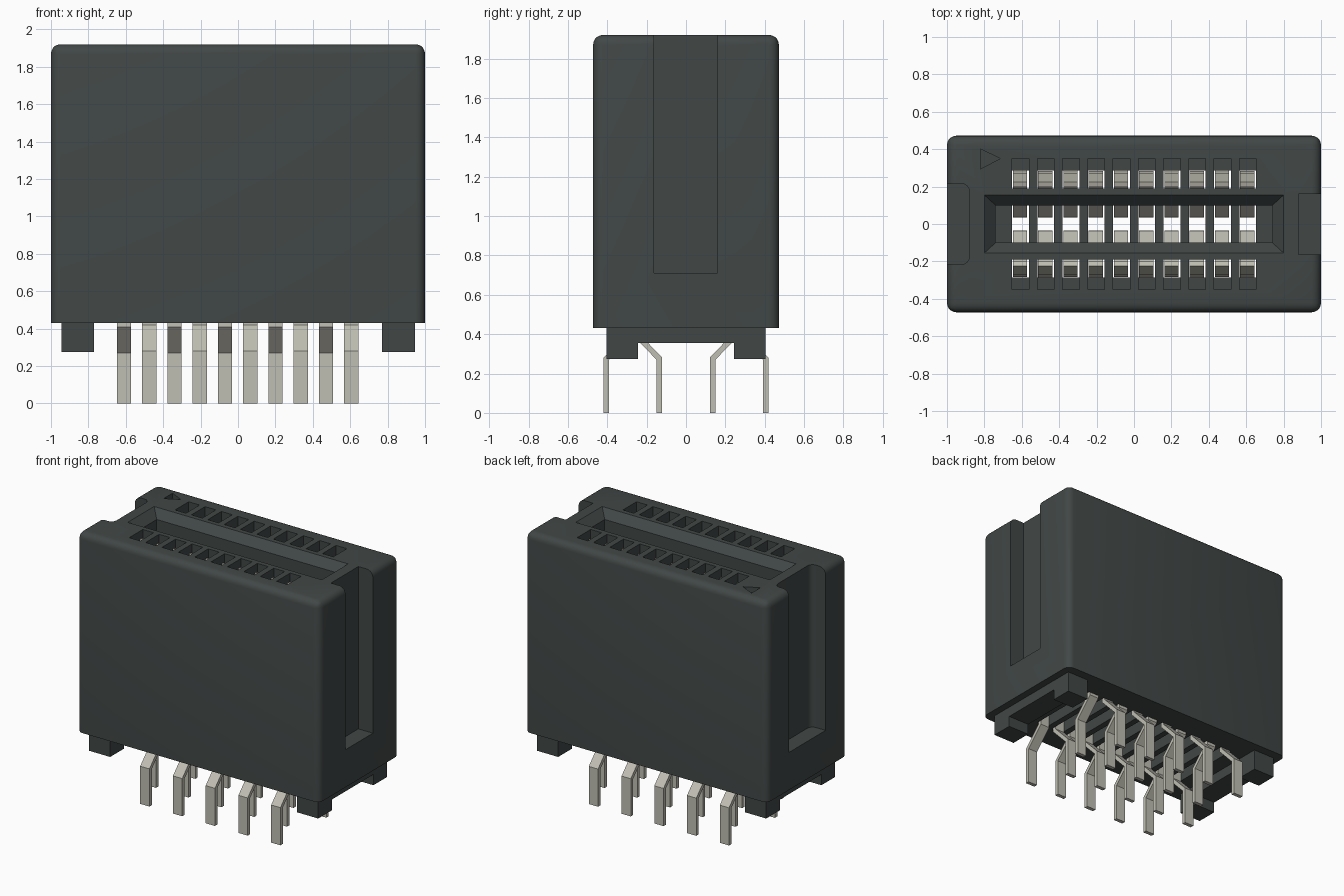
import bpy, bmesh, math
from mathutils import Vector

if "Cube" in bpy.data.objects:
    bpy.data.objects.remove(bpy.data.objects["Cube"], do_unlink=True)


def material(name, rgb, rough):
    m = bpy.data.materials.new(name)
    m.use_nodes = True
    m.diffuse_color = (*rgb, 1)
    bsdf = m.node_tree.nodes["Principled BSDF"]
    bsdf.inputs["Base Color"].default_value = (*rgb, 1)
    bsdf.inputs["Roughness"].default_value = rough
    return m


PLASTIC = material("dark grey plastic", (0.053, 0.064, 0.062), 0.6)
METAL = material("tin plated metal", (0.53, 0.52, 0.45), 0.5)


def finish(name, bm, mat):
    bmesh.ops.recalc_face_normals(bm, faces=bm.faces)
    me = bpy.data.meshes.new(name)
    bm.to_mesh(me)
    bm.free()
    me.materials.append(mat)
    ob = bpy.data.objects.new(name, me)
    bpy.context.collection.objects.link(ob)
    return ob


def loft(bm, rings):
    """Closed solid through rings of equal point count."""
    vs = [[bm.verts.new(p) for p in r] for r in rings]
    n = len(vs[0])
    for a, b in zip(vs, vs[1:]):
        for i in range(n):
            j = (i + 1) % n
            bm.faces.new((a[i], a[j], b[j], b[i]))
    bm.faces.new(vs[0][::-1])
    bm.faces.new(vs[-1])


def prism(bm, outline, z0, z1):
    loft(bm, [[(x, y, z) for x, y in outline] for z in (z0, z1)])


def rect(x0, x1, y0, y1):
    return [(x0, y0), (x1, y0), (x1, y1), (x0, y1)]


def carve(target, bm):
    """Subtract a solid from the target, then discard the cutter."""
    cutter = finish("cutter", bm, PLASTIC)
    cutter.hide_render = True
    mod = target.modifiers.new("cut", "BOOLEAN")
    mod.operation, mod.solver, mod.object = "DIFFERENCE", "EXACT", cutter
    bpy.context.view_layer.objects.active = target
    bpy.ops.object.modifier_apply(modifier=mod.name)
    bpy.data.objects.remove(cutter, do_unlink=True)


TOP, BASE = 1.92, 0.43
COLUMNS = [-0.607 + 0.135 * i for i in range(10)]

# Housing block, rounded on its upright and top edges
bm = bmesh.new()
prism(bm, rect(-1, 1, -0.472, 0.472), BASE, TOP)
edges = [e for e in bm.edges if max(v.co.z for v in e.verts) > 1]
bmesh.ops.bevel(bm, geom=edges, offset=0.05, segments=5, profile=0.5, affect="EDGES")
housing = finish("housing", bm, PLASTIC)

# Card slot with a chamfered mouth
bm = bmesh.new()
loft(bm, [[(x, y, z) for x, y in rect(-hx, hx, -hy, hy)] for hx, hy, z in
          ((0.74, 0.1, 0.8), (0.74, 0.1, TOP - 0.06), (0.8, 0.155, TOP), (0.8, 0.155, TOP + 0.1))])
carve(housing, bm)

# Contact channels through the housing
bm = bmesh.new()
for x in COLUMNS:
    prism(bm, rect(x - 0.045, x + 0.045, -0.285, 0.285), BASE - 0.1, 1.72)
carve(housing, bm)

# Two rows of small openings in the top
bm = bmesh.new()
for x in COLUMNS:
    for y0, y1 in ((-0.35, -0.19), (0.19, 0.35)):
        prism(bm, rect(x - 0.045, x + 0.045, y0, y1), 1.69, TOP + 0.1)
carve(housing, bm)

# Keyways in both ends, the right-hand one wider with rounded corners
bm = bmesh.new()
prism(bm, rect(0.88, 1.1, -0.163, 0.16), 0.71, TOP + 0.1)
r = 0.04
wide = [(-1.1, 0.215), (-1.1, -0.215)]
for cy, start in ((-0.215 + r, -90), (0.215 - r, 0)):
    for k in range(5):
        a = math.radians(start + 22.5 * k)
        wide.append((-0.88 - r + r * math.cos(a), cy + r * math.sin(a)))
prism(bm, wide, 0.71, TOP + 0.1)
carve(housing, bm)

# Pin-one arrow recess
bm = bmesh.new()
prism(bm, [(-0.82, 0.295), (-0.715, 0.35), (-0.82, 0.4)], TOP - 0.04, TOP + 0.1)
carve(housing, bm)

bpy.ops.object.select_all(action="DESELECT")
housing.select_set(True)
bpy.context.view_layer.objects.active = housing
bpy.ops.object.shade_smooth_by_angle(angle=math.radians(30))

# Standoff feet: a notched bar under each end
notched = [(-0.405, 0.275), (-0.245, 0.275), (-0.245, 0.355), (0.245, 0.355),
           (0.245, 0.275), (0.405, 0.275), (0.405, BASE), (-0.405, BASE)]
for name, x0, x1 in (("right_foot", -0.945, -0.77), ("left_foot", 0.77, 0.945)):
    bm = bmesh.new()
    loft(bm, [[(x, y, z) for y, z in notched] for x in (x0, x1)])
    finish(name, bm, PLASTIC)


def ribbon(bm, x, path, width=0.076, thick=0.028):
    """Flat metal strip following a path of (y, z) points, with mitred bends."""
    pts = [Vector(p) for p in path]
    rings = []
    for i, p in enumerate(pts):
        d0 = (p - pts[i - 1]).normalized() if i else None
        d1 = (pts[i + 1] - p).normalized() if i < len(pts) - 1 else None
        d0, d1 = d0 or d1, d1 or d0
        t = (d0 + d1).normalized()
        off = Vector((-t.y, t.x)) * (thick / 2 / t.dot(d0))
        a, b = p + off, p - off
        w = width / 2
        rings.append([(x - w, *a), (x + w, *a), (x + w, *b), (x - w, *b)])
    loft(bm, rings)


# Spring contacts: legs alternate between inner and outer rows
for name, side in (("front_contacts", -1), ("back_contacts", 1)):
    bm = bmesh.new()
    for i, x in enumerate(COLUMNS):
        inner = (i % 2 == 0) == (side < 0)
        leg = 0.135 if inner else 0.405
        path = [(leg, 0), (leg, 0.275), (0.27, 0.415), (0.268, 0.75), (0.05, 1.43),
                (0.055, 1.47), (0.258, 1.72), (0.21, 1.86)]
        ribbon(bm, x - 0.003, [(side * y, z) for y, z in path])
    finish(name, bm, METAL)
